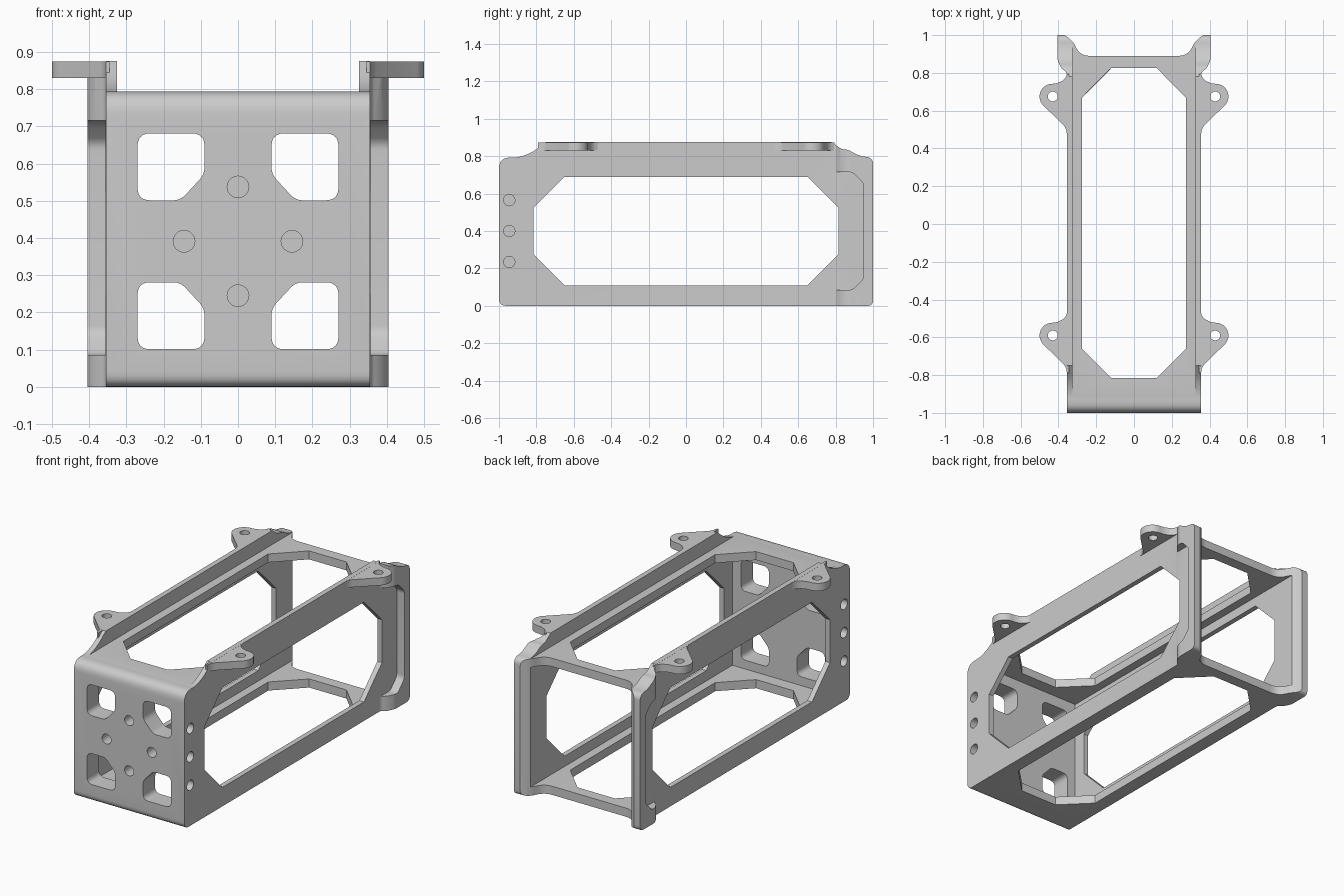
import bpy, bmesh
from math import cos, sin, radians
from mathutils import Vector

if "Cube" in bpy.data.objects:
    bpy.data.objects.remove(bpy.data.objects["Cube"])


def soften(points):
    """Round each (x, y, radius) corner of a profile; (x, y) stays sharp."""
    out, n = [], len(points)
    for i, p in enumerate(points):
        c = Vector(p[:2])
        if len(p) < 3:
            out.append(c)
            continue
        a, b = Vector(points[i - 1][:2]), Vector(points[(i + 1) % n][:2])
        s, e = c + (a - c).normalized() * p[2], c + (b - c).normalized() * p[2]
        for k in range(7):
            t = k / 6
            out.append(s * (1 - t) ** 2 + c * 2 * t * (1 - t) + e * t ** 2)
    return out


def prism(name, profile, axis, lo, hi):
    """Extrude a 2D profile along an axis."""
    place = {'x': lambda p, d: (d, p[0], p[1]),
             'y': lambda p, d: (p[0], d, p[1]),
             'z': lambda p, d: (p[0], p[1], d)}[axis]
    bm = bmesh.new()
    a = [bm.verts.new(place(p, lo)) for p in profile]
    b = [bm.verts.new(place(p, hi)) for p in profile]
    bm.faces.new(a)
    bm.faces.new(b[::-1])
    for i in range(len(a)):
        j = (i + 1) % len(a)
        bm.faces.new((a[i], b[i], b[j], a[j]))
    bmesh.ops.recalc_face_normals(bm, faces=bm.faces[:])
    mesh = bpy.data.meshes.new(name)
    bm.to_mesh(mesh)
    bm.free()
    ob = bpy.data.objects.new(name, mesh)
    bpy.context.collection.objects.link(ob)
    return ob


def boolean(target, cutter, op='DIFFERENCE'):
    cutter.hide_render = True
    m = target.modifiers.new("cut", 'BOOLEAN')
    m.operation, m.object, m.solver = op, cutter, 'EXACT'
    bpy.context.view_layer.objects.active = target
    bpy.ops.object.modifier_apply(modifier=m.name)
    bpy.data.objects.remove(cutter)


def circle(x, y, r, n=32):
    return [(x + r * cos(radians(360 * i / n)), y + r * sin(radians(360 * i / n))) for i in range(n)]


def rect(x0, y0, x1, y1):
    return [(x0, y0), (x1, y0), (x1, y1), (x0, y1)]


def octagon(x0, y0, x1, y1, c):
    return [(x0 + c, y0), (x1 - c, y0), (x1, y0 + c), (x1, y1 - c),
            (x1 - c, y1), (x0 + c, y1), (x0, y1 - c), (x0, y0 + c)]


def smooth(ob):
    bpy.ops.object.select_all(action='DESELECT')
    ob.select_set(True)
    bpy.context.view_layer.objects.active = ob
    bpy.ops.object.shade_smooth_by_angle(angle=radians(30))


# Frame body: plan outline with flared rear corners, trimmed to the side outline
half = soften([(0.355, -1.05), (0.355, 0.8, 0.015), (0.385, 0.825), (0.405, 0.865, 0.015),
               (0.405, 1.05), (0.366, 1.05), (0.366, 1), (0.325, 0.97, 0.03),
               (0.285, 0.89, 0.05), (0.23, 0.89)])
plan = [tuple(p) for p in half] + [(-p[0], p[1]) for p in reversed(half)]
frame = prism("bracket_frame", plan, 'z', -0.1, 1)
side = soften([(-1, 0, 0.04), (1, 0, 0.03), (1, 0.793, 0.035), (0.93, 0.80, 0.03),
               (0.865, 0.835, 0.015), (0.83, 0.838, 0.015), (0.78, 0.875), (-0.75, 0.875),
               (-0.83, 0.815, 0.04), (-0.9, 0.793, 0.025), (-1, 0.793, 0.06)])
boolean(frame, prism("side_outline", side, 'x', -0.6, 0.6), 'INTERSECT')

# Channel between the raised rails, and the main cavity
boolean(frame, prism("channel", rect(-0.325, -1.2, 0.325, 1.2), 'z', 0.794, 1.2))
boolean(frame, prism("cavity", rect(-0.325, 0.05, 0.325, 0.745), 'y', -0.89, 1.2))

# Large eight-sided openings in the sides, top and bottom
boolean(frame, prism("side_opening", octagon(-0.815, 0.11, 0.815, 0.69, 0.165), 'x', -0.7, 0.7))
boolean(frame, prism("top_opening", octagon(-0.275, -0.815, 0.275, 0.825, 0.155), 'z', -0.3, 1.2))

# Front windows with the corner nearest the middle cut off
for sx in (-1, 1):
    for sz in (-1, 1):
        w = soften([(0.09, 0.18, 0.02), (0.155, 0.11, 0.02), (0.27, 0.11, 0.035),
                    (0.27, 0.29, 0.035), (0.09, 0.29, 0.035)])
        w = [(sx * p[0], 0.391 + sz * p[1]) for p in w]
        boolean(frame, prism("front_window", w, 'y', -1.1, -0.8))

# Screw holes in the front and sides
for x, z in ((0, 0.537), (0, 0.245), (-0.145, 0.391), (0.145, 0.391)):
    boolean(frame, prism("front_hole", circle(x, z, 0.029), 'y', -1.1, -0.92))
for s in (-1, 1):
    for z in (0.235, 0.4, 0.565):
        boolean(frame, prism("side_hole", circle(-0.945, z, 0.03), 'x', *sorted((s * 0.29, s * 0.5))))
    # Relief in the outer face of each rear post
    notch = [(0.7, 0.085), (0.89, 0.085, 0.02), (0.95, 0.145, 0.02),
             (0.95, 0.655, 0.02), (0.89, 0.715, 0.02), (0.7, 0.715)]
    boolean(frame, prism("post_relief", soften(notch), 'x', *sorted((s * 0.356, s * 0.6))))
smooth(frame)

# Mounting ears
for s, label in ((-1, "left"), (1, "right")):
    for cy, end in ((0.675, "rear"), (-0.59, "front")):
        pts = [(0.345, -0.2), (0.355, -0.2), (0.359, -0.175), (0.37, -0.155)]
        pts += [(0.433 + 0.067 * cos(radians(a)), 0.067 * sin(radians(a))) for a in range(-45, 91, 9)]
        pts += [(0.405, 0.071), (0.38, 0.083), (0.362, 0.1), (0.355, 0.12), (0.345, 0.12)]
        ear = prism(f"{end}_{label}_ear", [(s * x, cy + y) for x, y in pts], 'z', 0.83, 0.8745)
        boolean(ear, prism("ear_hole", circle(s * 0.43, cy, 0.026), 'z', 0.7, 1))
        smooth(ear)
